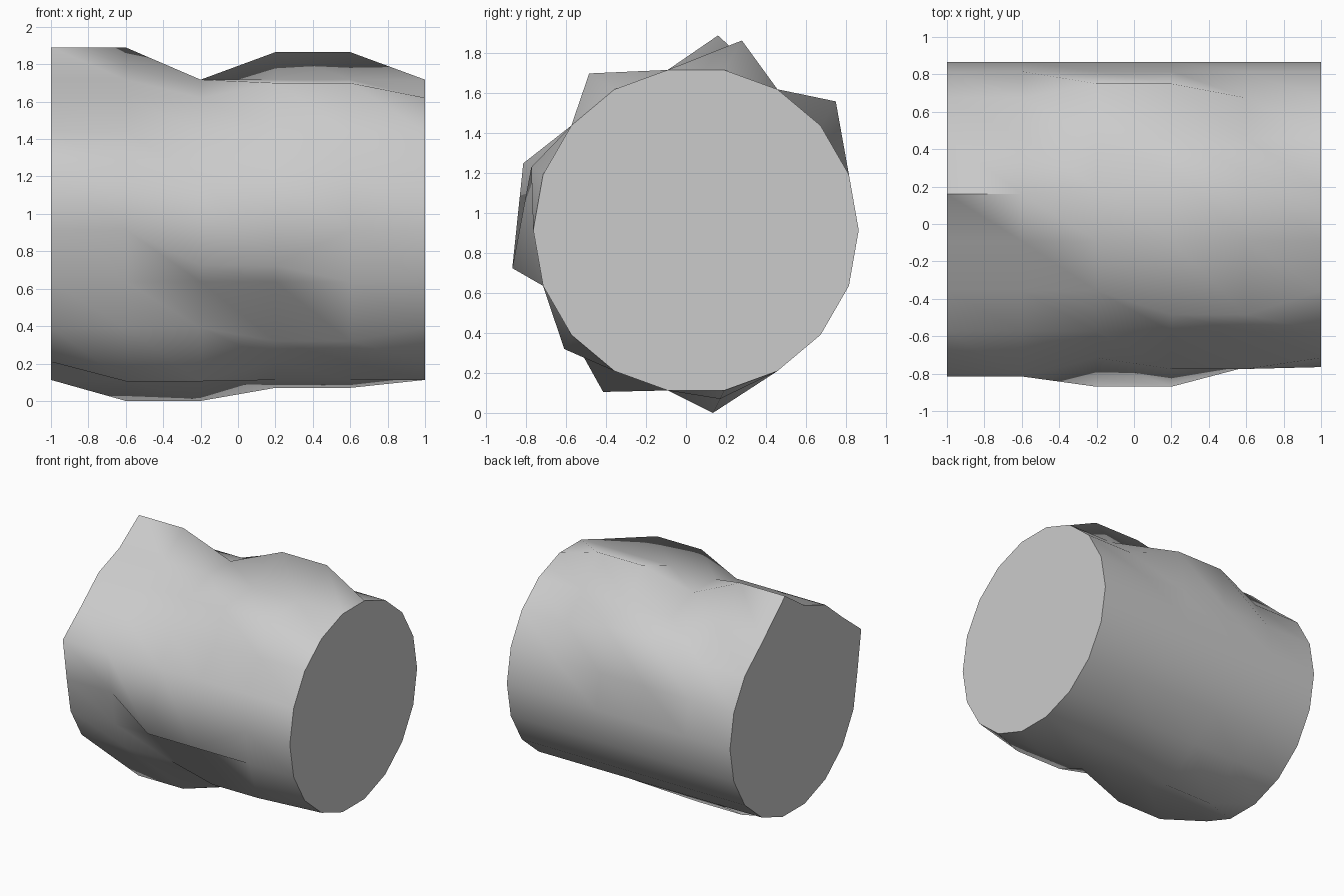
import bpy, bmesh, math

if "Cube" in bpy.data.objects:
    bpy.data.objects.remove(bpy.data.objects["Cube"])

SIDES, RADIUS, CY, CZ = 18, 0.815, 0.05, 0.915
RING_X = [-1, -0.6, -0.2, 0.2, 0.6, 1]

# Bark bulges: side index, first ring of the pair, displaced y and z
BULGES = [
    (4, 0, 0.16, 1.89), (4, 3, 0.28, 1.865),
    (2, 2, 0.75, 1.56), (6, 3, -0.485, 1.70),
    (8, 0, -0.815, 1.25), (8, 3, -0.775, 1.23),
    (9, 2, -0.87, 0.725), (11, 3, -0.61, 0.32),
    (12, 1, -0.415, 0.105),
    (14, 1, 0.135, 0.0), (14, 3, 0.17, 0.07),
]
moved = {}
for k, r, y, z in BULGES:
    moved[r, k] = moved[r + 1, k] = (y, z)


def ring_point(r, k):
    a = math.tau * k / SIDES
    base = (CY + RADIUS * math.cos(a), CZ + RADIUS * math.sin(a))
    return (RING_X[r], *moved.get((r, k), base))


# Log trunk: rings of points joined by triangles, closed by two end caps
bm = bmesh.new()
rings = [[bm.verts.new(ring_point(r, k)) for k in range(SIDES)]
         for r in range(len(RING_X))]
for a, b in zip(rings, rings[1:]):
    for k in range(SIDES):
        n = (k + 1) % SIDES
        bm.faces.new((a[k], b[k], b[n]))
        bm.faces.new((a[k], b[n], a[n]))
bm.faces.new(rings[0])
bm.faces.new(rings[-1])
bmesh.ops.recalc_face_normals(bm, faces=bm.faces)

mesh = bpy.data.meshes.new("log_trunk")
bm.to_mesh(mesh)
bm.free()
log = bpy.data.objects.new("log_trunk", mesh)
bpy.context.collection.objects.link(log)

# Smooth bark, crisp sawn ends
bpy.context.view_layer.objects.active = log
log.select_set(True)
bpy.ops.object.shade_smooth_by_angle(angle=math.radians(65))
